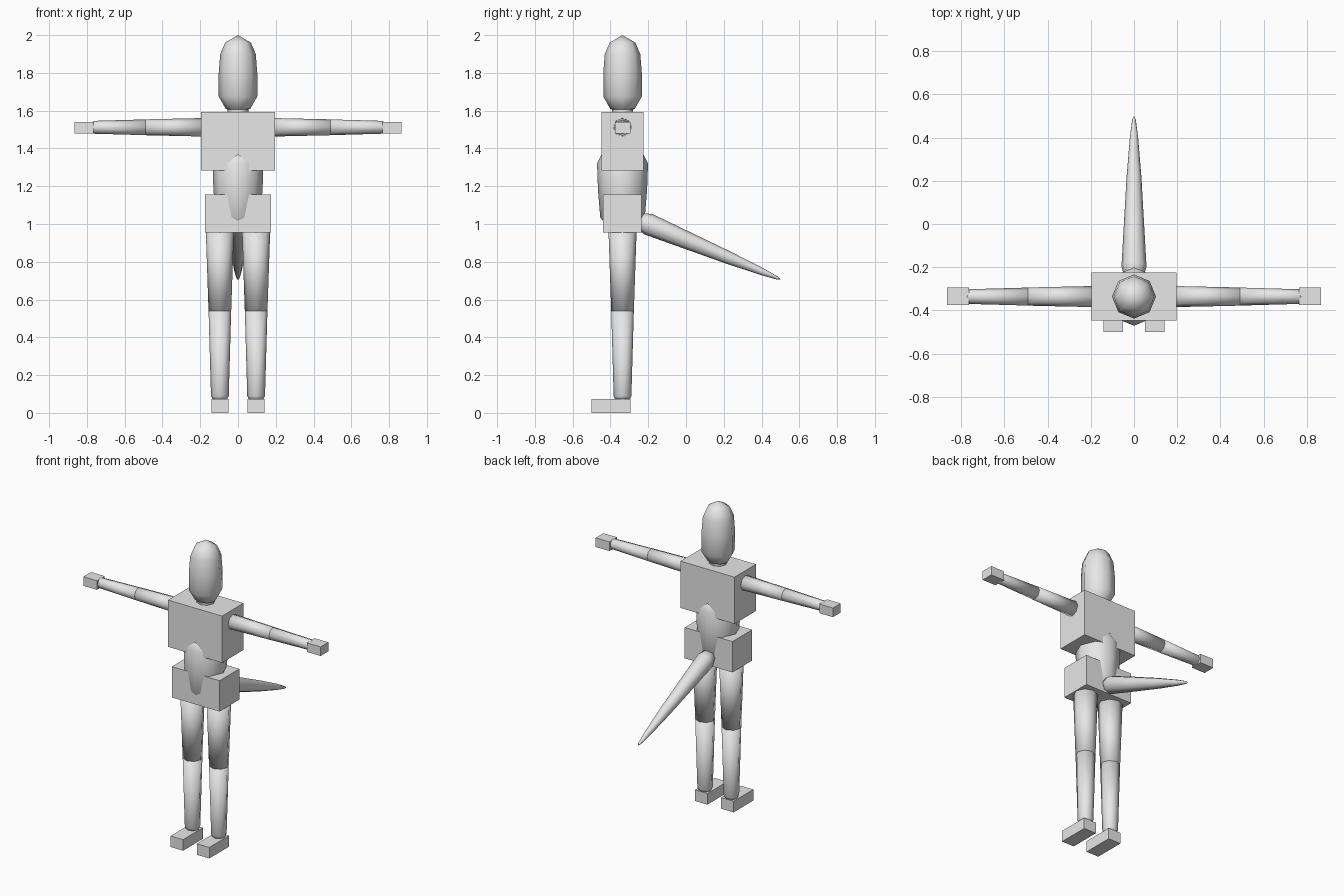
import bpy, bmesh, math
from mathutils import Vector

if "Cube" in bpy.data.objects:
    bpy.data.objects.remove(bpy.data.objects["Cube"])

CY = -0.336  # depth of the body axis

grey = bpy.data.materials.new("light grey")
grey.diffuse_color = (0.8, 0.8, 0.8, 1)
grey.use_nodes = True
grey.node_tree.nodes["Principled BSDF"].inputs["Base Color"].default_value = grey.diffuse_color


def finish(name, bm, smooth):
    bmesh.ops.recalc_face_normals(bm, faces=bm.faces)
    me = bpy.data.meshes.new(name)
    bm.to_mesh(me)
    bm.free()
    me.materials.append(grey)
    for p in me.polygons:
        p.use_smooth = smooth
    ob = bpy.data.objects.new(name, me)
    bpy.context.collection.objects.link(ob)
    return ob


def box(name, x0, x1, y0, y1, z0, z1):
    """Flat-sided block between two corners."""
    bm = bmesh.new()
    bmesh.ops.create_cube(bm, size=1)
    for v in bm.verts:
        v.co = Vector((x0 + (v.co.x + .5) * (x1 - x0),
                       y0 + (v.co.y + .5) * (y1 - y0),
                       z0 + (v.co.z + .5) * (z1 - z0)))
    return finish(name, bm, False)


def tube(name, start, end, rings, sides=8):
    """Smooth tapered tube; rings are (fraction along the axis, radius)."""
    a, b = Vector(start), Vector(end)
    rot = Vector((0, 0, 1)).rotation_difference(b - a)
    bm = bmesh.new()
    loops = []
    for t, r in rings:
        c = a.lerp(b, t)
        if r == 0:
            loops.append([bm.verts.new(c)])
        else:
            angles = [2 * math.pi * i / sides for i in range(sides)]
            loops.append([bm.verts.new(c + rot @ Vector((r * math.cos(q), r * math.sin(q), 0)))
                          for q in angles])
    for lo, hi in zip(loops, loops[1:]):
        for i in range(sides):
            j = (i + 1) % sides
            if len(lo) == 1:
                bm.faces.new((lo[0], hi[j], hi[i]))
            elif len(hi) == 1:
                bm.faces.new((lo[i], lo[j], hi[0]))
            else:
                bm.faces.new((lo[i], lo[j], hi[j], hi[i]))
    for loop in (loops[0], loops[-1]):
        if len(loop) > 1:
            bm.faces.new(loop)
    return finish(name, bm, True)


# Head, neck and torso
tube("head", (0, CY, 0), (0, CY, 1),
     [(1.60, .04), (1.61, .065), (1.675, .102), (1.80, .102), (1.90, .094), (1.96, .068), (2.0, 0)])
tube("neck", (0, CY, 1.57), (0, CY, 1.63), [(0, .055), (1, .055)])
box("chest", -.197, .197, -.447, -.224, 1.284, 1.592)
tube("waist", (0, CY, 0), (0, CY, 1),
     [(.96, 0), (.985, .08), (1.035, .118), (1.18, .13), (1.32, .135), (1.375, .108), (1.42, 0)])
box("pelvis", -.174, .174, -.44, -.235, .954, 1.157)

# Arms and legs, mirrored left and right
for side, s in (("left", 1), ("right", -1)):
    z = 1.512
    tube(side + "_upper_arm", (s * .18, CY, z), (s * .49, CY, z), [(0, .049), (1, .042)])
    tube(side + "_forearm", (s * .48, CY, z), (s * .775, CY, z), [(0, .042), (.96, .034), (1, .027)])
    box(side + "_hand", *sorted((s * .765, s * .865)), -.375, -.295, 1.48, 1.54)

    x = s * .096
    tube(side + "_thigh", (x, CY, .98), (x, CY, .54), [(0, .075), (1, .06)])
    tube(side + "_shin", (x, CY, .545), (x, CY, .07), [(0, .06), (.96, .047), (1, .038)])
    box(side + "_foot", *sorted((s * .05, s * .141)), -.5, -.295, 0, .073)

# Tail, sloping down behind the pelvis
tube("tail", (0, -.25, 1.02), (0, .5, .707),
     [(0, .042), (.07, .058), (.33, .047), (.63, .034), (.87, .019), (.98, .008), (1, 0)])
